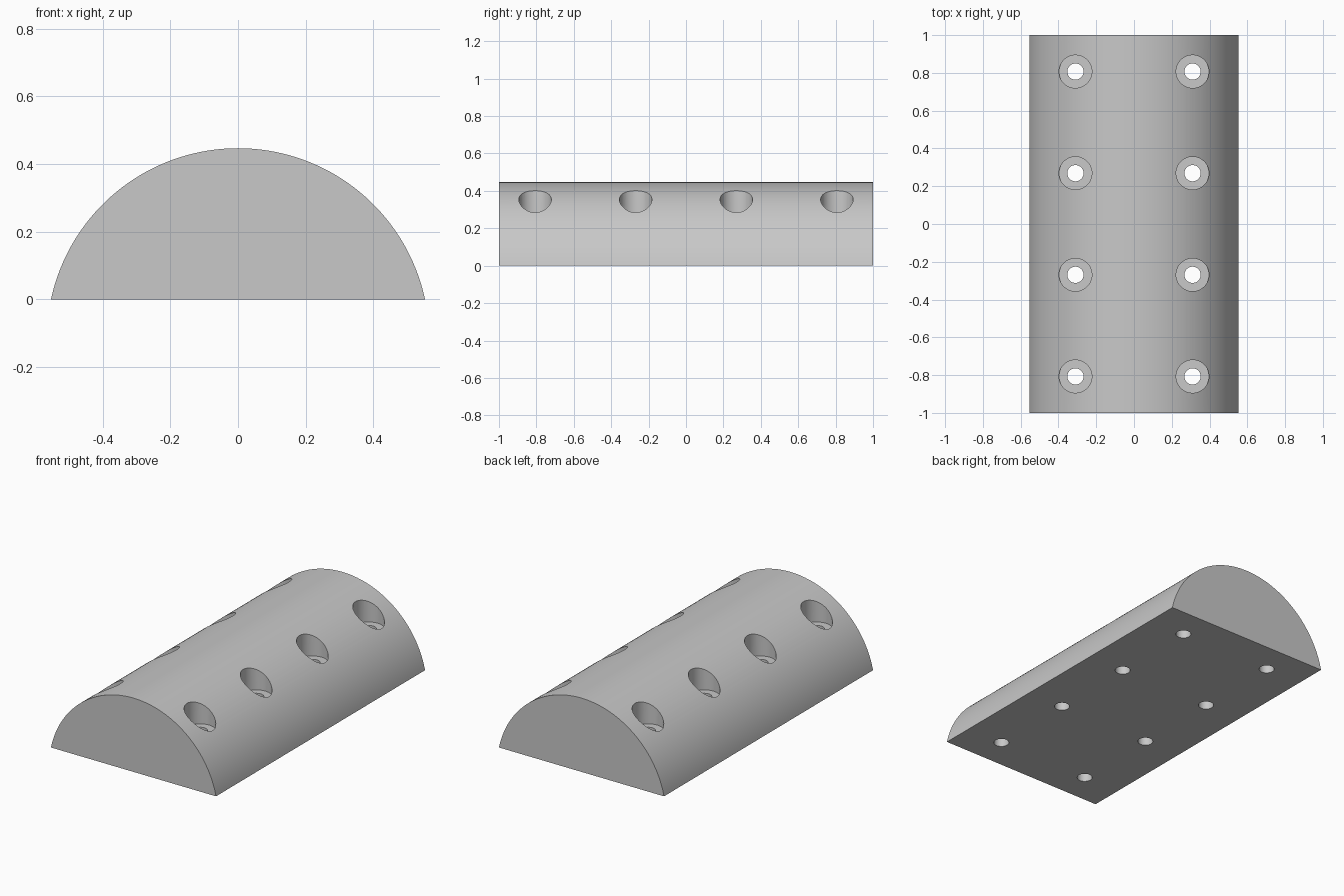
import bpy, bmesh, math

if "Cube" in bpy.data.objects:
    bpy.data.objects.remove(bpy.data.objects["Cube"], do_unlink=True)

HALF_WIDTH, HEIGHT, HALF_LENGTH = 0.553, 0.447, 1.0
RADIUS = (HALF_WIDTH ** 2 + HEIGHT ** 2) / (2 * HEIGHT)
ARC_STEPS = 80
HOLE_X, HOLE_PITCH = 0.31, 0.538
BORE_RADIUS, HEAD_RADIUS, SEAT_Z = 0.043, 0.087, 0.26
HOLE_SIDES = 48


def make_object(name, bm):
    bmesh.ops.recalc_face_normals(bm, faces=bm.faces)
    mesh = bpy.data.meshes.new(name)
    bm.to_mesh(mesh)
    bm.free()
    obj = bpy.data.objects.new(name, mesh)
    bpy.context.collection.objects.link(obj)
    return obj


def add_stepped_pin(bm, x, y):
    """Closed turned solid: narrow shank below, wide head above."""
    profile = [(BORE_RADIUS, -0.1), (BORE_RADIUS, SEAT_Z),
               (HEAD_RADIUS, SEAT_Z), (HEAD_RADIUS, 0.6)]
    rings = []
    for r, z in profile:
        angles = [math.tau * i / HOLE_SIDES for i in range(HOLE_SIDES)]
        rings.append([bm.verts.new((x + r * math.cos(a), y + r * math.sin(a), z))
                      for a in angles])
    for low, high in zip(rings, rings[1:]):
        for i in range(HOLE_SIDES):
            j = (i + 1) % HOLE_SIDES
            bm.faces.new((low[i], low[j], high[j], high[i]))
    bm.faces.new(rings[0][::-1])
    bm.faces.new(rings[-1])


# Domed bar: circular segment extruded along its length
bm = bmesh.new()
sweep = math.asin(HALF_WIDTH / RADIUS)
section = []
for i in range(ARC_STEPS + 1):
    a = -sweep + 2 * sweep * i / ARC_STEPS
    section.append(bm.verts.new((RADIUS * math.sin(a), -HALF_LENGTH,
                                 max(0, HEIGHT - RADIUS + RADIUS * math.cos(a)))))
end_face = bm.faces.new(section)
extruded = bmesh.ops.extrude_face_region(bm, geom=[end_face], use_keep_orig=True)
new_verts = [g for g in extruded["geom"] if isinstance(g, bmesh.types.BMVert)]
bmesh.ops.translate(bm, verts=new_verts, vec=(0, 2 * HALF_LENGTH, 0))
bar = make_object("domed_bar", bm)

# Counterbored screw holes in two rows of four
bm = bmesh.new()
for side in (-1, 1):
    for step in (-1.5, -0.5, 0.5, 1.5):
        add_stepped_pin(bm, side * HOLE_X, step * HOLE_PITCH)
cutter = make_object("screw_hole_cutter", bm)
cutter.hide_render = True

cut = bar.modifiers.new("screw_holes", "BOOLEAN")
cut.operation = "DIFFERENCE"
cut.solver = "EXACT"
cut.object = cutter

bpy.ops.object.select_all(action="DESELECT")
bar.select_set(True)
bpy.context.view_layer.objects.active = bar
bpy.ops.object.modifier_apply(modifier=cut.name)
bpy.data.objects.remove(cutter, do_unlink=True)

# Plain grey finish
grey = bpy.data.materials.new("plain_grey")
grey.use_nodes = True
colour = (0.58, 0.58, 0.58, 1)
grey.diffuse_color = colour
grey.node_tree.nodes["Principled BSDF"].inputs["Base Color"].default_value = colour
bar.data.materials.clear()
bar.data.materials.append(grey)

bpy.ops.object.shade_smooth_by_angle(angle=math.radians(30))
